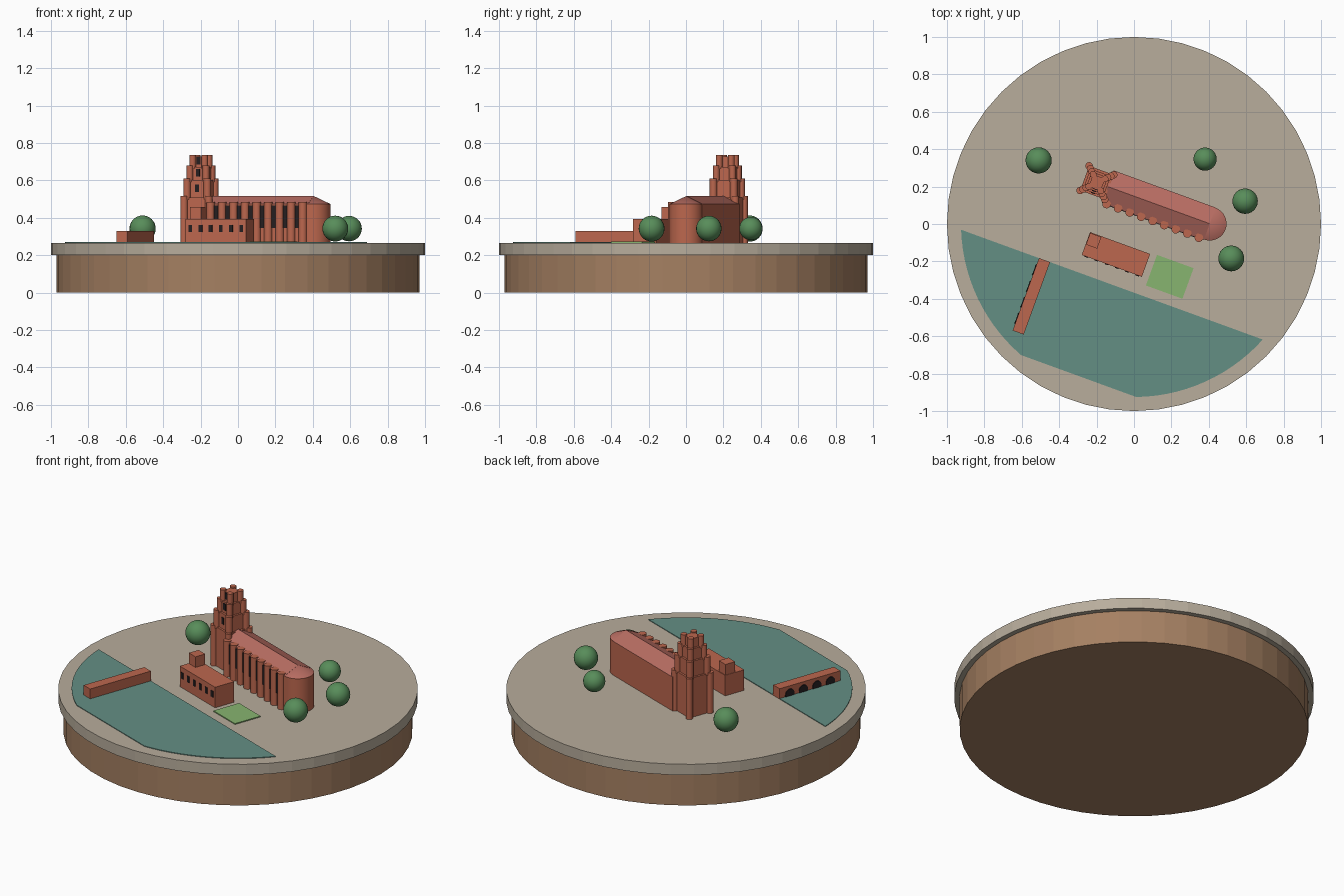
import bpy, bmesh, math
from mathutils import Matrix, Vector

cube = bpy.data.objects.get("Cube")
if cube:
    bpy.data.objects.remove(cube, do_unlink=True)

TURN = Matrix.Rotation(math.radians(-20), 4, 'Z')   # buildings follow the river
GROUND = 0.266


def material(name, *rgb):
    lin = [((c / 255 + 0.055) / 1.055) ** 2.4 for c in rgb] + [1]
    m = bpy.data.materials.new(name)
    m.use_nodes = True
    m.diffuse_color = lin
    bsdf = m.node_tree.nodes["Principled BSDF"]
    bsdf.inputs["Base Color"].default_value = lin
    bsdf.inputs["Roughness"].default_value = 0.9
    return m


brick = material("brick", 188, 103, 78)
tile = material("roof_tile", 186, 110, 99)
paving = material("paving", 184, 173, 156)
earth = material("earth", 165, 128, 98)
water = material("water", 100, 143, 132)
grass = material("grass", 135, 181, 112)
leaf = material("leaf", 88, 141, 90)
dark = material("dark_opening", 36, 30, 32)


def finish(name, bm, mat, smooth=False, turn=True):
    bmesh.ops.recalc_face_normals(bm, faces=bm.faces)
    me = bpy.data.meshes.new(name)
    bm.to_mesh(me)
    bm.free()
    me.materials.append(mat)
    ob = bpy.data.objects.new(name, me)
    bpy.context.collection.objects.link(ob)
    if turn:
        ob.matrix_world = TURN
    if smooth:
        bpy.ops.object.select_all(action='DESELECT')
        ob.select_set(True)
        bpy.context.view_layer.objects.active = ob
        bpy.ops.object.shade_smooth_by_angle(angle=math.radians(40))
    return ob


def box(bm, x0, x1, y0, y1, z0, z1):
    mid = Matrix.Translation(((x0 + x1) / 2, (y0 + y1) / 2, (z0 + z1) / 2))
    size = Matrix.Diagonal((x1 - x0, y1 - y0, z1 - z0, 1))
    bmesh.ops.create_cube(bm, size=1, matrix=mid @ size)


def drum(bm, x, y, r, z0, z1, top=None, sides=16):
    bmesh.ops.create_cone(bm, cap_ends=True, segments=sides, radius1=r,
                          radius2=r if top is None else top, depth=z1 - z0,
                          matrix=Matrix.Translation((x, y, (z0 + z1) / 2)))


def prism(bm, points, offset):
    face = bm.faces.new([bm.verts.new(p) for p in points])
    out = bmesh.ops.extrude_face_region(bm, geom=[face])
    moved = [v for v in out["geom"] if isinstance(v, bmesh.types.BMVert)]
    bmesh.ops.translate(bm, verts=moved, vec=Vector(offset))


def single_box(name, mat, *dims):
    bm = bmesh.new()
    box(bm, *dims)
    return finish(name, bm, mat)


def single_drum(name, mat, *args, smooth=False, turn=True, **kw):
    bm = bmesh.new()
    drum(bm, *args, **kw)
    return finish(name, bm, mat, smooth, turn)


# Round base and paved top
single_drum("base", earth, 0, 0, 0.97, 0, 0.2, sides=48, turn=False)
single_drum("ground_disc", paving, 0, 0, 1, 0.2, GROUND, sides=48, turn=False)

# River: a band clipped by a circle
R, near, far = 0.925, -0.345, -0.865
a0, a1 = math.asin(near / R), math.asin(far / R)
arc = [a0 + (a1 - a0) * i / 14 for i in range(15)]
outline = [(R * math.cos(a), R * math.sin(a), GROUND - 0.004) for a in arc]
outline += [(-x, y, z) for x, y, z in reversed(outline)]
bm = bmesh.new()
prism(bm, outline, (0, 0, 0.008))
finish("river", bm, water)

# Lawn
single_box("lawn", grass, 0.172, 0.38, -0.287, -0.113, GROUND - 0.004, GROUND + 0.006)

# Church nave with gabled roof and round apse
AXIS, HALF, EAVE, RIDGE = 0.14, 0.092, 0.474, 0.516
WEST, EAST = -0.2, 0.38
single_box("nave", brick, WEST, EAST, AXIS - HALF, AXIS + HALF, GROUND, EAVE)
bm = bmesh.new()
prism(bm, [(WEST, AXIS - HALF, EAVE), (WEST, AXIS + HALF, EAVE), (WEST, AXIS, RIDGE)],
      (EAST - WEST, 0, 0))
finish("nave_roof", bm, tile)
single_drum("apse", brick, EAST, AXIS, 0.09, GROUND, EAVE, smooth=True, sides=32)
single_drum("apse_roof", tile, EAST, AXIS, 0.088, EAVE, RIDGE, top=0, smooth=True, sides=32)

# Round buttresses along the front wall, tall windows between them
pitch, first = 0.0656, -0.174
front = AXIS - HALF
buttresses, windows = bmesh.new(), bmesh.new()
for i in range(9):
    x = first + i * pitch
    drum(buttresses, x, front + 0.002, 0.023, GROUND, 0.484)
    if i < 8:
        w = x + pitch / 2
        box(windows, w - 0.011, w + 0.011, front - 0.004, front + 0.003, 0.345, 0.466)
finish("nave_buttresses", buttresses, brick, smooth=True)
finish("nave_windows", windows, dark)

# Bell tower: stepped stages, each with four round corner shafts
TX = -0.262
stages = [(0.07, 0.02, 0.515), (0.058, 0.02, 0.61), (0.046, 0.018, 0.68), (0.034, 0.018, 0.736)]
bodies, shafts, openings = bmesh.new(), bmesh.new(), bmesh.new()
floor = GROUND
for n, (h, r, top) in enumerate(stages):
    box(bodies, TX - h, TX + h, AXIS - h, AXIS + h, floor, top - 0.008)
    for sx in (-1, 1):
        for sy in (-1, 1):
            drum(shafts, TX + sx * h, AXIS + sy * h, r, floor - 0.01, top)
    if n:
        z = (floor + top) / 2
        box(openings, TX - 0.011, TX + 0.011, AXIS - h - 0.004, AXIS - h + 0.003,
            z - 0.02, z + 0.02)
    floor = top - 0.008
finish("tower_stages", bodies, brick)
finish("tower_shafts", shafts, brick, smooth=True)
finish("tower_openings", openings, dark)

# Riverside hall with corner turret and a row of windows
single_box("hall", brick, -0.206, 0.136, -0.251, -0.121, GROUND, 0.392)
single_box("hall_turret", brick, -0.204, -0.14, -0.191, -0.125, 0.38, 0.457)
bm = bmesh.new()
for i in range(6):
    x = -0.18 + i * 0.058
    box(bm, x - 0.01, x + 0.01, -0.255, -0.248, 0.323, 0.361)
finish("hall_windows", bm, dark)

# Bridge with arches on its left bank side
single_box("bridge", brick, -0.415, -0.352, -0.757, -0.345, GROUND, 0.33)
bm = bmesh.new()
for i in range(4):
    y = -0.551 + (i - 1.5) * 0.092
    curve = [math.pi * k / 10 for k in range(11)]
    prism(bm, [(-0.419, y + 0.03 * math.cos(a), 0.282 + 0.03 * math.sin(a)) for a in curve]
          + [(-0.419, y - 0.03, GROUND), (-0.419, y + 0.03, GROUND)], (0.006, 0, 0))
finish("bridge_arches", bm, dark)

# Round trees
for n, (x, y, r) in enumerate([(-0.51, 0.34, 0.07), (0.38, 0.347, 0.062),
                               (0.594, 0.122, 0.068), (0.52, -0.184, 0.069)]):
    bm = bmesh.new()
    bmesh.ops.create_uvsphere(bm, u_segments=24, v_segments=16, radius=r,
                              matrix=Matrix.Translation((x, y, 0.342)))
    finish(f"tree_{n + 1}", bm, leaf, smooth=True, turn=False)
